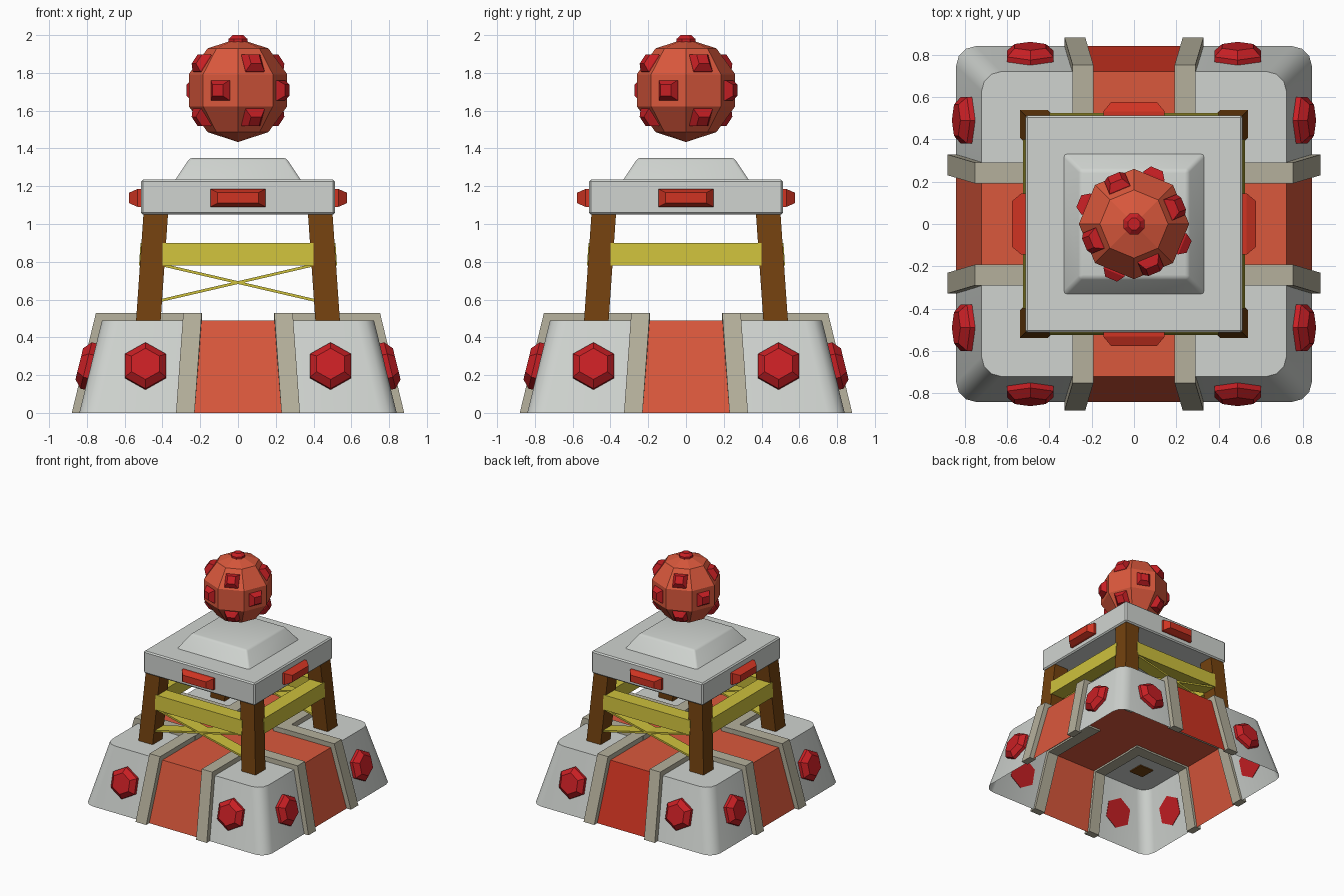
import bpy, bmesh, math
from mathutils import Matrix, Vector

if "Cube" in bpy.data.objects:
    bpy.data.objects.remove(bpy.data.objects["Cube"])


def mat(name, hexa):
    m = bpy.data.materials.new(name)
    c = [int(hexa[i:i + 2], 16) / 255 for i in (0, 2, 4)]
    m.diffuse_color = [((v + 0.055) / 1.055) ** 2.4 if v > 0.04 else v / 12.92 for v in c] + [1]
    m.use_nodes = True
    m.node_tree.nodes["Principled BSDF"].inputs["Base Color"].default_value = m.diffuse_color
    return m


GREY = mat("pale_grey", "D0D4D0")
ORANGE = mat("orange_red", "DA583C")
DEEP = mat("bright_red", "D03422")
GEM = mat("gem_red", "C81F24")
STONE = mat("beige_stone", "B5B09C")
WOOD = mat("brown_wood", "74420F")
YELLOW = mat("yellow_wood", "CDC03C")


def finish(name, bm, mats, smooth=None):
    me = bpy.data.meshes.new(name)
    bm.to_mesh(me)
    bm.free()
    ob = bpy.data.objects.new(name, me)
    bpy.context.collection.objects.link(ob)
    for m in mats:
        me.materials.append(m)
    if smooth:
        bpy.ops.object.select_all(action='DESELECT')
        ob.select_set(True)
        bpy.context.view_layer.objects.active = ob
        bpy.ops.object.shade_smooth_by_angle(angle=math.radians(smooth))
    return ob


def loft_bm(rings, matrix=Matrix()):
    """Closed solid skinned through rings of equal point count."""
    bm = bmesh.new()
    vs = [[bm.verts.new(matrix @ Vector(p)) for p in r] for r in rings]
    n = len(rings[0])
    for a, b in zip(vs, vs[1:]):
        for i in range(n):
            j = (i + 1) % n
            bm.faces.new((a[i], a[j], b[j], b[i]))
    bm.faces.new(vs[0][::-1])
    bm.faces.new(vs[-1])
    bmesh.ops.recalc_face_normals(bm, faces=bm.faces)
    return bm


def rect(sx, sy, z, cx=0, cy=0):
    return [(cx + a * sx, cy + b * sy, z) for a, b in ((-1, -1), (1, -1), (1, 1), (-1, 1))]


def poly(n, r, z, rot):
    return [(r * math.cos(rot + i * math.tau / n), r * math.sin(rot + i * math.tau / n), z)
            for i in range(n)]


def facing(pos, normal):
    q = Vector(normal).to_track_quat('Z', 'Y')
    return Matrix.Translation(pos) @ q.to_matrix().to_4x4()


def turn(k):
    return Matrix.Rotation(k * math.pi / 2, 4, 'Z')


# Base shell: rounded frustum, open below, cut into grey corners and red cross
bm = loft_bm([rect(.84, .84, 0), rect(.72, .72, .49)])
uprights = [e for e in bm.edges if abs(e.verts[0].co.z - e.verts[1].co.z) > .1]
bmesh.ops.bevel(bm, geom=uprights, offset=.09, segments=3, profile=.5, affect='EDGES')
bmesh.ops.delete(bm, geom=[f for f in bm.faces if f.calc_center_median().z < .01], context='FACES')
for k in range(4):
    d = turn(k).to_3x3()
    bmesh.ops.bisect_plane(bm, geom=bm.verts[:] + bm.edges[:] + bm.faces[:],
                           plane_co=d @ Vector((.28, 0, 0)), plane_no=d @ Vector((1, 0, .075)))
for f in bm.faces:
    c = f.calc_center_median()
    if min(abs(c.x), abs(c.y)) < .25:
        f.material_index = 2 if c.y > .6 and f.normal.y > .5 else 1
finish("base_shell", bm, [GREY, ORANGE, DEEP], 35)

SLOPE = math.atan2(.12, .49)
profile = [(.88, 0), (.752, .53), (.19, .53), (.19, .475), (.70, .475), (.82, 0)]
for k in range(4):
    R = turn(k)
    for s in (-1, 1):
        # Stone ribs: climb the slope then run inward over the top
        rings = [[(s * (off - .038 * min(z, .49) / .49), -y, z) for y, z in profile]
                 for off in (.23, .328)]
        finish(f"rib_{k}_{s}", loft_bm(rings, R), [STONE])

        # Hexagonal gems on the slopes
        M = R @ facing((s * .49, -.78, .245), (0, -math.cos(SLOPE), math.sin(SLOPE)))
        up = math.pi / 2
        finish(f"base_gem_{k}_{s}", loft_bm([poly(6, .126, -.004, up), poly(6, .126, .025, up),
                                             poly(6, .085, .062, up)], M), [GEM])

    # Leaning legs
    finish(f"leg_{k}", loft_bm([rect(.065, .065, .482, -.475, -.475),
                                rect(.065, .065, 1.06, -.435, -.435)], R), [WOOD])
    # Cross beams between legs
    finish(f"beam_{k}", loft_bm([rect(.40, .06, .78, 0, -.464),
                                 rect(.40, .06, .90, 0, -.456)], R), [YELLOW])
    # Red bars on the platform edge
    M = R @ facing((0, -.51, 1.138), (0, -1, 0))
    finish(f"platform_bar_{k}", loft_bm([rect(.145, .047, -.005), rect(.145, .047, .022),
                                         rect(.108, .028, .066)], M), [DEEP])

# Thin crossed planks on the front and back
for y in (-.46, .46):
    for s in (-1, 1):
        ring = [(-.42, .585), (.42, .78), (.42, .795), (-.42, .60)]
        finish(f"brace_{y}_{s}", loft_bm([[(s * x, y + d, z) for x, z in ring]
                                          for d in (-.055, .055)]), [YELLOW])

# Platform slab and raised cap
bm = loft_bm([rect(.513, .513, 1.05), rect(.513, .513, 1.235)])
bmesh.ops.bevel(bm, geom=bm.edges[:], offset=.01, segments=1, affect='EDGES')
finish("platform", bm, [GREY])
bm = loft_bm([rect(.335, .335, 1.23), rect(.255, .255, 1.35)])
bmesh.ops.bevel(bm, geom=[e for e in bm.edges if max(v.co.z for v in e.verts) > 1.3],
                offset=.015, segments=2, profile=.5, affect='EDGES')
finish("platform_cap", bm, [GREY], 35)

# Floating eight-sided ball
CZ = 1.708
bm = bmesh.new()
bmesh.ops.create_uvsphere(bm, u_segments=8, v_segments=5, radius=.274,
                          matrix=Matrix.Translation((0, 0, CZ)))
finish("ball", bm, [ORANGE])

# Square studs on the ball, three staggered rows of four
for lat, az, dist in ((0, -112.5, .24), (35, -67.5, .246), (-35, -67.5, .246)):
    for k in range(4):
        a, b = math.radians(az + 90 * k), math.radians(lat)
        n = Vector((math.cos(a) * math.cos(b), math.sin(a) * math.cos(b), math.sin(b)))
        M = facing(n * dist + Vector((0, 0, CZ)), n)
        finish(f"ball_stud_{lat}_{k}", loft_bm([rect(.053, .053, -.01), rect(.053, .053, .008),
                                                rect(.03, .03, .042)], M), [GEM])
# Top stud
finish("ball_top_stud", loft_bm([poly(8, .054, 1.955, math.pi / 8), poly(8, .054, 1.98, math.pi / 8),
                                 poly(8, .03, 2.0, math.pi / 8)]), [GEM])
